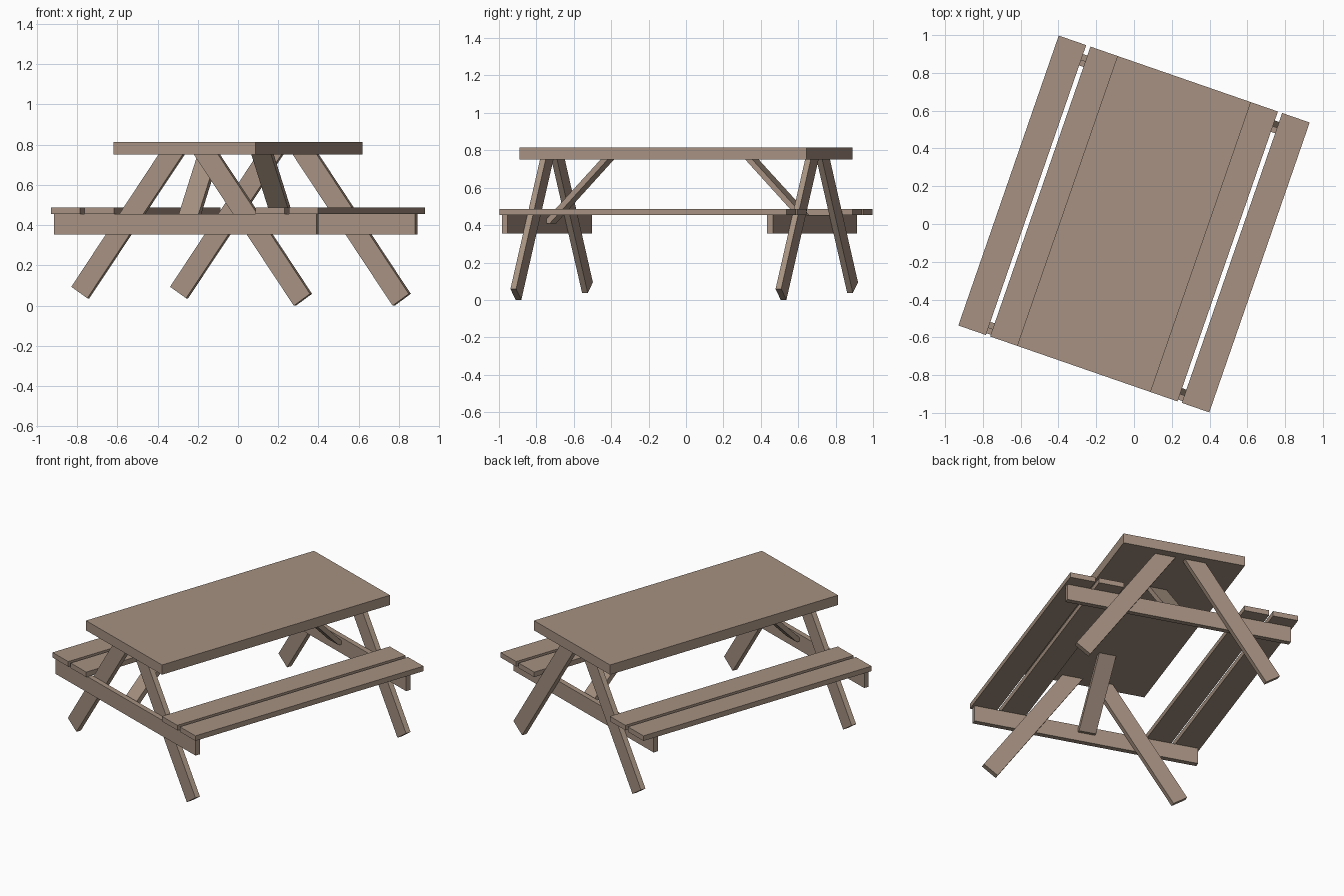
import bpy
import bmesh
from math import radians
from mathutils import Vector

cube = bpy.data.objects.get("Cube")
if cube:
    bpy.data.objects.remove(cube, do_unlink=True)

TURN = radians(-19.1)      # the whole table stands turned about z
TOP_Z, BENCH_Z, BEAM_Z = 0.752, 0.455, 0.354
HALF_LENGTH = 0.812
BOARD = 0.032              # thickness of the frame timber

wood = bpy.data.materials.new("weathered_wood")
wood.use_nodes = True
colour = (0.38, 0.285, 0.22, 1)
wood.diffuse_color = colour
wood.node_tree.nodes["Principled BSDF"].inputs["Base Color"].default_value = colour


def extrude_profile(name, points, depth):
    """Extrude a flat outline along a depth vector into one timber."""
    bm = bmesh.new()
    face = bm.faces.new([bm.verts.new(p) for p in points])
    moved = bmesh.ops.extrude_face_region(bm, geom=[face])["geom"]
    verts = [v for v in moved if isinstance(v, bmesh.types.BMVert)]
    bmesh.ops.translate(bm, verts=verts, vec=Vector(depth))
    bmesh.ops.recalc_face_normals(bm, faces=bm.faces[:])
    mesh = bpy.data.meshes.new(name)
    bm.to_mesh(mesh)
    bm.free()
    mesh.materials.append(wood)
    obj = bpy.data.objects.new(name, mesh)
    obj.rotation_euler.z = TURN
    bpy.context.collection.objects.link(obj)
    return obj


def board(name, x0, x1, y0, y1, z0, z1):
    outline = [(x0, y0, z0), (x1, y0, z0), (x1, y1, z0), (x0, y1, z0)]
    return extrude_profile(name, outline, (0, 0, z1 - z0))


# Table top
board("table_top", -0.374, 0.374, -HALF_LENGTH, HALF_LENGTH, TOP_Z, 0.814)

# Two planks for each bench
for side, sign in (("left", 1), ("right", -1)):
    for part, inner, outer in (("inner", 0.372, 0.525), ("outer", 0.549, 0.703)):
        x0, x1 = sorted((sign * inner, sign * outer))
        board(f"{side}_bench_{part}_plank", x0, x1, -HALF_LENGTH, HALF_LENGTH,
              BENCH_Z, 0.487)

# End frames: a cross beam with a pair of slanted legs behind it
left_leg = [(0.034, TOP_Z), (0.161, TOP_Z), (0.645, 0.059), (0.56, 0)]
right_leg = [(-0.024, TOP_Z), (-0.151, TOP_Z), (-0.61, 0.094), (-0.526, 0.037)]
for end, y in (("front", -0.802), ("back", 0.698)):
    board(f"{end}_cross_beam", -0.69, 0.69, y, y + BOARD, BEAM_Z, BENCH_Z)
    for side, outline in (("left", left_leg), ("right", right_leg)):
        extrude_profile(f"{end}_{side}_leg",
                        [(x, y + BOARD, z) for x, z in outline], (0, BOARD, 0))

# Diagonal braces from the beams up to the table top
brace = [(0, 0.41), (0.018, 0.41), (0.346, TOP_Z), (0.306, TOP_Z), (0, 0.435)]
for end, y, sign in (("front", -0.77, 1), ("back", 0.698, -1)):
    extrude_profile(f"{end}_brace",
                    [(-0.052, y + sign * d, z) for d, z in brace], (0.104, 0, 0))
